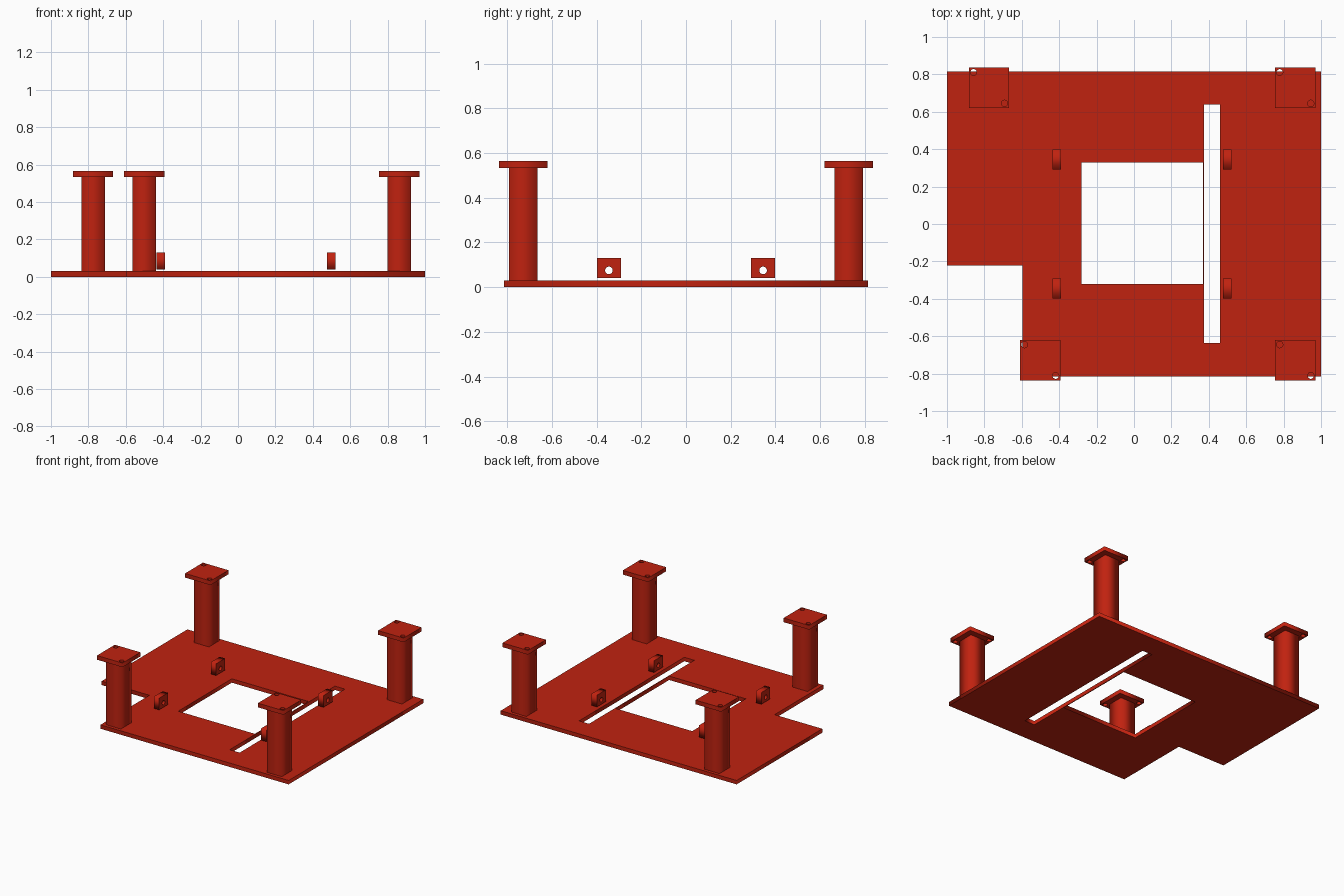
import bpy
import math

if "Cube" in bpy.data.objects:
    bpy.data.objects.remove(bpy.data.objects["Cube"])

red = bpy.data.materials.new("red")
red.diffuse_color = (0.53, 0.016, 0.005, 1)
red.use_nodes = True
red.node_tree.nodes["Principled BSDF"].inputs["Base Color"].default_value = red.diffuse_color


def rect(x0, x1, y0, y1):
    return [(x0, y0), (x1, y0), (x1, y1), (x0, y1)]


def circle(x, y, r, n=24):
    return [(x + r * math.cos(2 * math.pi * i / n),
             y + r * math.sin(2 * math.pi * i / n)) for i in range(n)]


def slab(name, loops, thickness, location, rotation=(0, 0, 0)):
    """Extrude an outline (first loop) with holes (other loops), centred on location."""
    curve = bpy.data.curves.new(name, 'CURVE')
    curve.dimensions = '2D'
    curve.fill_mode = 'BOTH'
    curve.extrude = thickness / 2
    for loop in loops:
        spline = curve.splines.new('POLY')
        spline.points.add(len(loop) - 1)
        for point, (x, y) in zip(spline.points, loop):
            point.co = (x, y, 0, 1)
        spline.use_cyclic_u = True
    curve.materials.append(red)
    obj = bpy.data.objects.new(name, curve)
    bpy.context.collection.objects.link(obj)
    obj.location = location
    obj.rotation_euler = rotation
    bpy.ops.object.select_all(action='DESELECT')
    obj.select_set(True)
    bpy.context.view_layer.objects.active = obj
    bpy.ops.object.convert(target='MESH')
    return bpy.context.object


# Base plate with a corner notch, a square opening and a long slot
outline = [(-0.595, -0.815), (1, -0.815), (1, 0.815), (-1, 0.815),
           (-1, -0.222), (-0.595, -0.222)]
slab("base_plate",
     [outline, rect(-0.282, 0.368, -0.322, 0.328), rect(0.374, 0.459, -0.635, 0.64)],
     0.03, (0, 0, 0.015))

# Corner posts, each with a drilled square cap
posts = {"back_left": (-0.775, 0.728), "back_right": (0.862, 0.728),
         "front_left": (-0.502, -0.728), "front_right": (0.862, -0.728)}
for side, (x, y) in posts.items():
    slab(side + "_post", [rect(-0.063, 0.063, -0.063, 0.063)], 0.505, (x, y, 0.2825))
    slab(side + "_cap",
         [rect(-0.108, 0.108, -0.108, 0.108),
          circle(-0.083, 0.083, 0.017), circle(0.083, -0.083, 0.017)],
         0.032, (x, y, 0.549))

# Small drilled blocks beside the openings, standing across x
for x, side in ((-0.412, "left"), (0.498, "right")):
    for y, end in ((-0.345, "front"), (0.345, "back")):
        slab(f"{end}_{side}_block",
             [rect(-0.054, 0.054, -0.045, 0.045), circle(0, -0.01, 0.017)],
             0.045, (x, y, 0.085), (math.pi / 2, 0, math.pi / 2))
